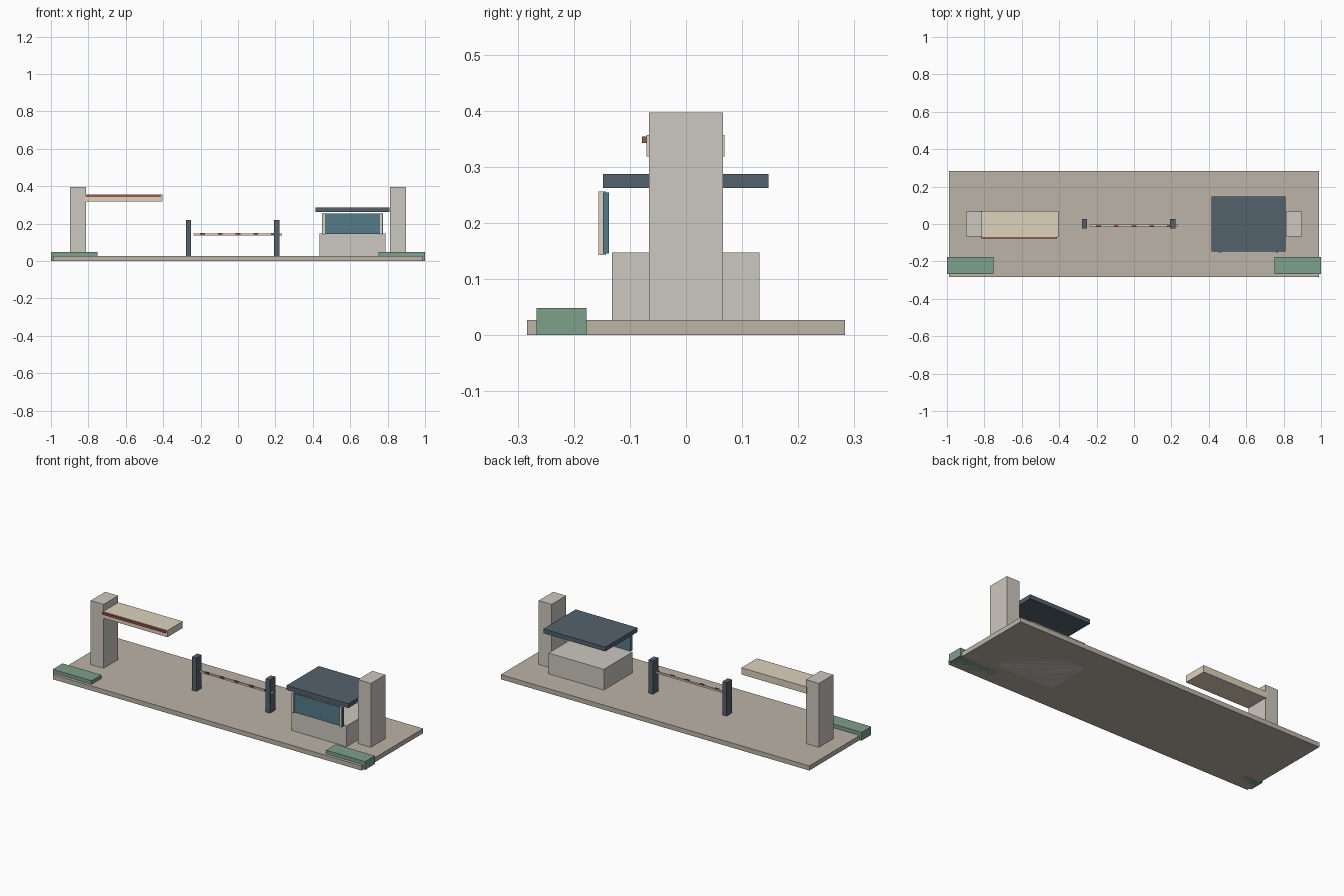
import bpy

if "Cube" in bpy.data.objects:
    bpy.data.objects.remove(bpy.data.objects["Cube"])


def material(name, r, g, b):
    m = bpy.data.materials.new(name)
    lin = [(c / 255) ** 2.2 for c in (r, g, b)]
    m.diffuse_color = (*lin, 1)
    m.use_nodes = True
    m.node_tree.nodes["Principled BSDF"].inputs["Base Color"].default_value = m.diffuse_color
    return m


paving = material("paving", 186, 178, 166)
stone = material("stone", 203, 199, 190)
hedge_green = material("hedge_green", 125, 158, 136)
slate = material("slate", 84, 98, 107)
glass = material("glass", 84, 122, 137)
cream = material("cream", 220, 209, 186)
red = material("red", 158, 84, 78)


def box(name, x, y, z, mat):
    """Axis-aligned box from (min, max) ranges."""
    bpy.ops.mesh.primitive_cube_add(size=1, location=[sum(r) / 2 for r in (x, y, z)])
    o = bpy.context.object
    o.name = name
    o.scale = [r[1] - r[0] for r in (x, y, z)]
    bpy.ops.object.transform_apply(location=False, rotation=False, scale=True)
    o.data.materials.append(mat)
    return o


# Ground slab
box("base_slab", (-0.988, 0.988), (-0.283, 0.283), (0, 0.027), paving)

# Gate pillars and front planters, one per side
for side, s in (("left", -1), ("right", 1)):
    box(f"{side}_pillar", sorted((s * 0.814, s * 0.897)), (-0.066, 0.066), (0.026, 0.397), stone)
    box(f"{side}_planter", sorted((s * 0.751, s * 1.0)), (-0.266, -0.177), (0, 0.048), hedge_green)

# Cantilevered canopy with a red trim on its front
box("canopy", (-0.820, -0.403), (-0.070, 0.069), (0.318, 0.357), cream)
box("canopy_trim", (-0.815, -0.412), (-0.078, -0.069), (0.342, 0.354), red)

# Barrier: two posts, a boom and its red bands
for side, x in (("left", -0.265), ("right", 0.207)):
    box(f"{side}_barrier_post", (x - 0.014, x + 0.014), (-0.023, 0.026), (0.026, 0.220), slate)
box("barrier_boom", (-0.237, 0.234), (-0.013, -0.003), (0.137, 0.147), cream)
for i in range(5):
    x = -0.19 + i * 0.095
    box(f"boom_band_{i + 1}", (x - 0.013, x + 0.013), (-0.016, -0.006), (0.140, 0.150), red)

# Guard booth: plinth, floating roof, front window with two mullions
box("booth_plinth", (0.435, 0.788), (-0.132, 0.131), (0, 0.147), stone)
box("booth_roof", (0.414, 0.810), (-0.148, 0.147), (0.262, 0.287), slate)
box("booth_window", (0.450, 0.774), (-0.148, -0.137), (0.145, 0.254), glass)
for side, x in (("left", 0.459), ("right", 0.765)):
    box(f"{side}_window_mullion", (x - 0.006, x + 0.006), (-0.156, -0.143), (0.143, 0.256), cream)
